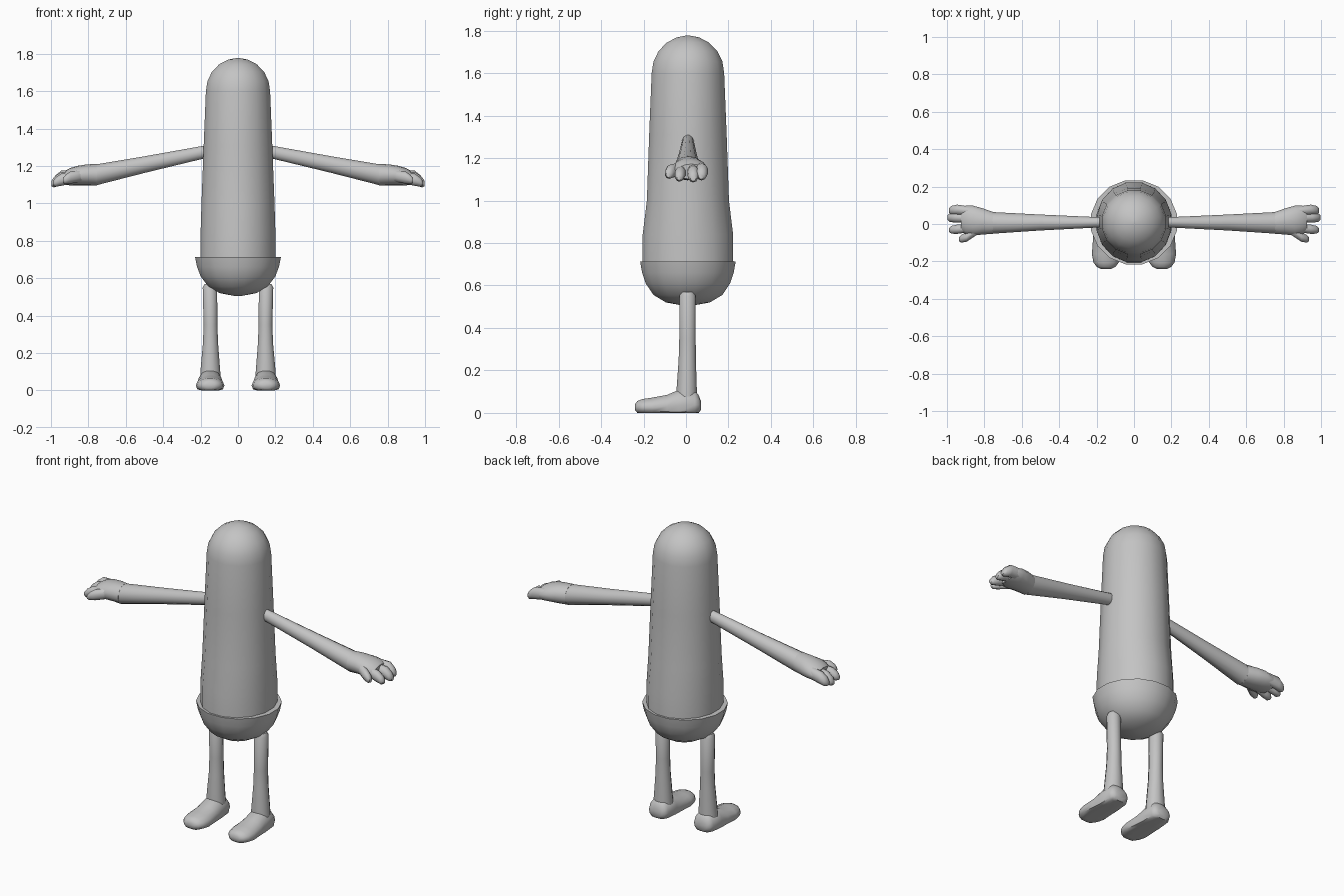
import bpy, bmesh, math
from mathutils import Vector

grey = bpy.data.materials.new("plain_grey")
grey.diffuse_color = (0.55, 0.55, 0.55, 1)


def loft(name, rings, axis, sides, mirror=False, floor=False, angle=40):
    """Skin elliptical rings (centre x, y, z, radius a, radius b) set square to an axis."""
    u, v = {"x": ((0, 1, 0), (0, 0, 1)),
            "y": ((0, 0, 1), (1, 0, 0)),
            "z": ((1, 0, 0), (0, 1, 0))}[axis]
    u, v = Vector(u), Vector(v)
    bm = bmesh.new()
    loops = []
    for x, y, z, a, b in rings:
        loop = []
        for i in range(sides):
            t = 2 * math.pi * (i + 0.5) / sides
            p = Vector((x, y, z)) + u * a * math.cos(t) + v * b * math.sin(t)
            if floor:
                p.z = max(p.z, 0)
            loop.append(bm.verts.new(p))
        loops.append(loop)
    for lo, hi in zip(loops, loops[1:]):
        for i in range(sides):
            j = (i + 1) % sides
            bm.faces.new((lo[i], lo[j], hi[j], hi[i]))
    bm.faces.new(loops[0][::-1])
    bm.faces.new(loops[-1])
    bmesh.ops.recalc_face_normals(bm, faces=bm.faces)
    mesh = bpy.data.meshes.new(name)
    bm.to_mesh(mesh)
    bm.free()
    mesh.materials.append(grey)
    obj = bpy.data.objects.new(name, mesh)
    bpy.context.collection.objects.link(obj)
    bpy.ops.object.select_all(action='DESELECT')
    obj.select_set(True)
    bpy.context.view_layer.objects.active = obj
    bpy.ops.object.shade_smooth_by_angle(angle=math.radians(angle))
    if mirror:
        obj.modifiers.new("mirror", 'MIRROR')
    return obj


# Tall rounded body with a domed head
body = [(0.66, 0.205, 0.218), (0.84, 0.204, 0.217), (1.0, 0.199, 0.197),
        (1.31, 0.187, 0.186), (1.6, 0.175, 0.174)]
body += [(1.6 + 0.177 * math.sin(math.radians(d)), 0.175 * math.cos(math.radians(d)),
          0.174 * math.cos(math.radians(d))) for d in (18, 36, 54, 72, 87)]
loft("body", [(0, 0.009, z, a, b) for z, a, b in body], "z", 16)

# Bowl-shaped shorts with a flat rim
shorts = [(0.505, 0.02, 0.02), (0.52, 0.10, 0.105), (0.555, 0.162, 0.165),
          (0.61, 0.204, 0.203), (0.66, 0.223, 0.22), (0.712, 0.234, 0.229),
          (0.712, 0.205, 0.21)]
loft("shorts", [(0, 0.009, z, a, b) for z, a, b in shorts], "z", 16)

# Legs
loft("leg", [(0.15, 0.007, 0.57, 0.030, 0.030), (0.15, 0.007, 0.55, 0.040, 0.040),
             (0.147, 0.007, 0.35, 0.038, 0.040), (0.147, 0.006, 0.25, 0.042, 0.042),
             (0.148, 0.003, 0.10, 0.055, 0.050), (0.148, 0.003, 0.05, 0.055, 0.050)],
     "z", 12, mirror=True)

# Feet: y, lower z centre, height radius, width radius
foot = [(0.070, 0.035, 0.022, 0.036), (0.060, 0.038, 0.046, 0.054),
        (0.042, 0.038, 0.070, 0.063), (-0.035, 0.036, 0.074, 0.067),
        (-0.09, 0.030, 0.056, 0.071), (-0.16, 0.026, 0.047, 0.076),
        (-0.205, 0.026, 0.040, 0.068), (-0.229, 0.026, 0.031, 0.050),
        (-0.24, 0.026, 0.015, 0.028)]
loft("foot", [(0.149, y, z, a, b) for y, z, a, b in foot], "y", 14,
     mirror=True, floor=True, angle=50)

# Arms taper up to the shoulder and slope down to the wrist
loft("arm", [(0.15, 0.009, 1.28, 0.028, 0.034), (0.20, 0.009, 1.27, 0.029, 0.036),
             (0.50, 0.008, 1.207, 0.044, 0.046), (0.76, 0.006, 1.152, 0.060, 0.058)],
     "x", 12, mirror=True)

# Palms
loft("palm", [(0.755, 0.006, 1.153, 0.060, 0.058), (0.81, 0.014, 1.152, 0.072, 0.056),
              (0.86, 0.018, 1.148, 0.082, 0.052), (0.90, 0.022, 1.142, 0.078, 0.046),
              (0.925, 0.026, 1.136, 0.068, 0.036)], "x", 14, mirror=True)

# Fingers and thumb: root, knuckle, tip positions and thickness
digits = {"outer_finger": ((0.86, 0.066, 1.148), (0.945, 0.076, 1.138), (0.990, 0.072, 1.115), 0.029),
          "middle_finger": ((0.86, 0.030, 1.145), (0.955, 0.034, 1.128), (0.998, 0.034, 1.105), 0.028),
          "inner_finger": ((0.86, -0.018, 1.143), (0.945, -0.028, 1.126), (0.988, -0.032, 1.108), 0.026),
          "thumb": ((0.83, -0.030, 1.148), (0.895, -0.070, 1.138), (0.935, -0.082, 1.122), 0.026)}
for name, (root, knuckle, tip, r) in digits.items():
    root, knuckle, tip = Vector(root), Vector(knuckle), Vector(tip)
    stops = [(root, 0.9, 1.2), (knuckle, 1.0, 1.25),
             (knuckle.lerp(tip, 0.7), 0.85, 0.95), (tip, 0.45, 0.5)]
    loft(name, [(*p, r * a, r * b) for p, a, b in stops], "x", 10, mirror=True, angle=50)
